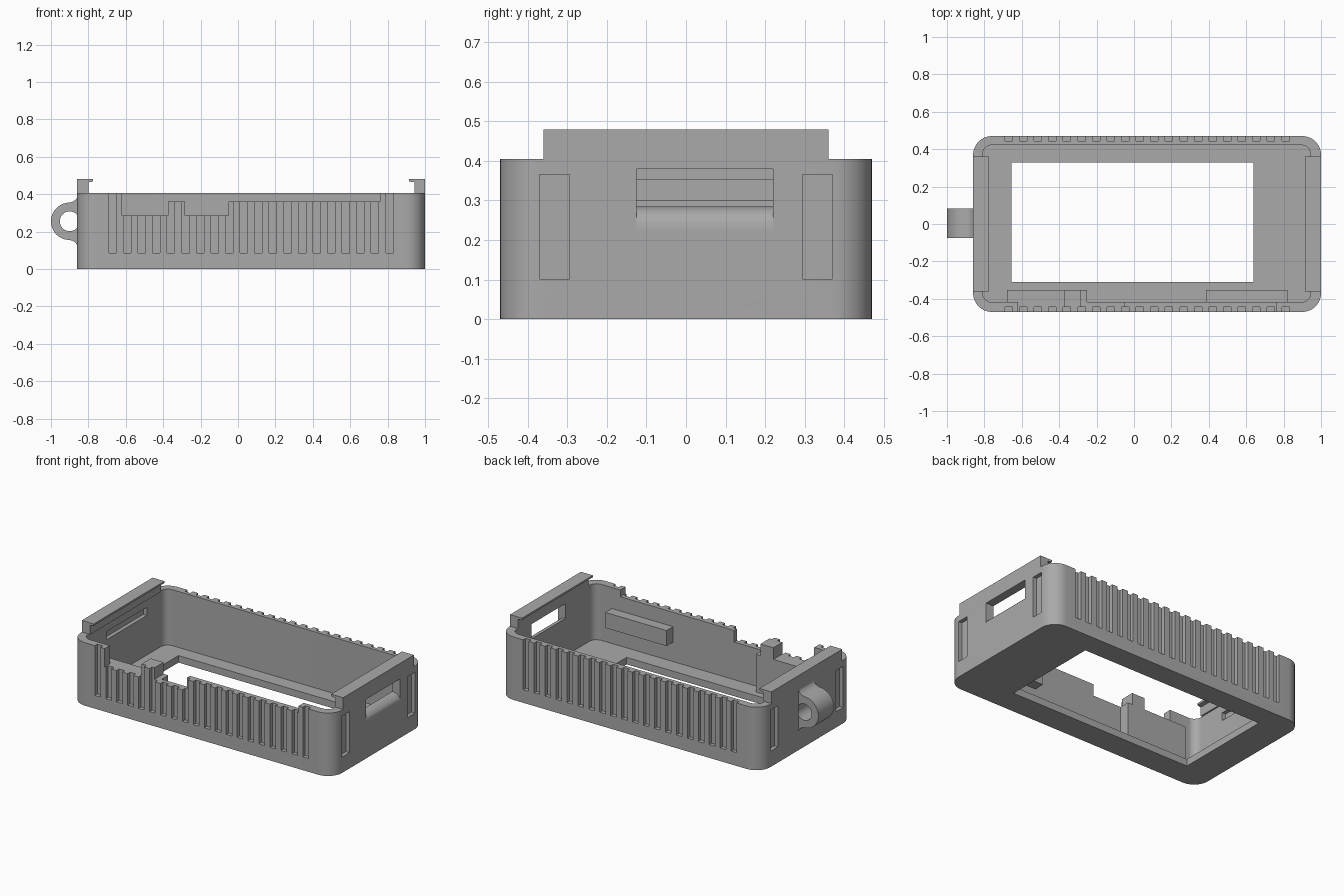
import bpy, bmesh, math

if "Cube" in bpy.data.objects:
    bpy.data.objects.remove(bpy.data.objects["Cube"])

gray = bpy.data.materials.new("case_gray")
gray.diffuse_color = (0.40, 0.40, 0.40, 1)
gray.use_nodes = True
gray.node_tree.nodes["Principled BSDF"].inputs["Base Color"].default_value = gray.diffuse_color


def prism(name, outlines, axis, lo, hi):
    """Extrude closed 2D outlines along an axis (outline is xz for 'y', xy for 'z')."""
    bm = bmesh.new()
    place = {'y': lambda a, b, t: (a, t, b), 'z': lambda a, b, t: (a, b, t)}[axis]
    for pts in outlines:
        v0 = [bm.verts.new(place(a, b, lo)) for a, b in pts]
        v1 = [bm.verts.new(place(a, b, hi)) for a, b in pts]
        bm.faces.new(v0)
        bm.faces.new(v1[::-1])
        for i in range(len(pts)):
            j = (i + 1) % len(pts)
            bm.faces.new((v0[i], v1[i], v1[j], v0[j]))
    bmesh.ops.recalc_face_normals(bm, faces=bm.faces)
    me = bpy.data.meshes.new(name)
    bm.to_mesh(me)
    bm.free()
    me.materials.append(gray)
    ob = bpy.data.objects.new(name, me)
    bpy.context.collection.objects.link(ob)
    return ob


def rect(x0, x1, y0, y1):
    return [(x0, y0), (x1, y0), (x1, y1), (x0, y1)]


def arc(cx, cy, r, a0, a1, n):
    return [(cx + r * math.cos(math.radians(a0 + (a1 - a0) * i / n)),
             cy + r * math.sin(math.radians(a0 + (a1 - a0) * i / n))) for i in range(n + 1)]


def rounded(x0, x1, y0, y1, r):
    return (arc(x1 - r, y1 - r, r, 0, 90, 12) + arc(x0 + r, y1 - r, r, 90, 180, 12)
            + arc(x0 + r, y0 + r, r, 180, 270, 12) + arc(x1 - r, y0 + r, r, 270, 360, 12))


def cut(ob, cutter):
    m = ob.modifiers.new("cut", 'BOOLEAN')
    m.operation, m.solver, m.object = 'DIFFERENCE', 'EXACT', cutter
    bpy.context.view_layer.objects.active = ob
    bpy.ops.object.modifier_apply(modifier=m.name)
    bpy.data.objects.remove(cutter)


def smooth(ob):
    bpy.ops.object.select_all(action='DESELECT')
    ob.select_set(True)
    bpy.context.view_layer.objects.active = ob
    bpy.ops.object.shade_smooth_by_angle(angle=math.radians(30))


X0, X1, Y, H = -0.86, 1.0, 0.47, 0.405

# Shell with cavity and floor opening
shell = prism("case_shell", [rounded(X0, X1, -Y, Y, 0.1)], 'z', 0, H)
cut(shell, prism("cavity", [rounded(X0 + 0.05, X1 - 0.055, -0.418, 0.422, 0.05)], 'z', 0.045, 0.6))
cut(shell, prism("floor_opening", [rect(-0.655, 0.64, -0.31, 0.33)], 'z', -0.1, 0.1))

# Vertical grip grooves, front and back
grooves = []
for i in range(20):
    x = -0.69 + 0.0779 * i
    grooves += [rect(x, x + 0.04, -0.6, -Y + 0.025), rect(x, x + 0.04, Y - 0.025, 0.6)]
cut(shell, prism("grooves", grooves, 'z', 0.085, 0.6))

# Stepped rim along the front wall
cut(shell, prism("front_rim", [[(-0.62, 0.6), (-0.62, 0.287), (-0.375, 0.287), (-0.375, 0.362),
                                (-0.283, 0.362), (-0.283, 0.287), (-0.05, 0.287), (-0.05, 0.362),
                                (0.76, 0.362), (0.76, 0.6)]], 'y', -0.6, -0.39))

# Tall pockets on both end walls
pockets = [rect(xa, xb, s * 0.3325 - 0.0375, s * 0.3325 + 0.0375)
           for xa, xb in ((X0 - 0.1, X0 + 0.025), (X1 - 0.025, X1 + 0.1)) for s in (-1, 1)]
cut(shell, prism("end_pockets", pockets, 'z', 0.102, 0.366))

# Port window with a rounded sill, and a shallow recess inside the other end
sill = arc(0.945, 0.225, 0.06, 90, 24, 8)
cut(shell, prism("port", [[(0.9, 0.38), (0.9, 0.285)] + sill + [(1.0, 0.22), (1.1, 0.22), (1.1, 0.38)]],
                 'y', -0.125, 0.22))
cut(shell, prism("inner_recess", [rect(X0 + 0.025, X0 + 0.1, 0.30, 0.352)], 'y', -0.18, 0.23))

# Strap loop with flared roots
LX, LZ = -0.9, 0.255
flare = arc(-0.905, 0.405, 0.05, 0, -75, 6)
loop = [(X0 + 0.005, 0.39)] + flare[1:] + arc(LX, LZ, 0.1, 95, 265, 24)
loop += [(x, 2 * LZ - z) for x, z in reversed(flare[1:])] + [(X0 + 0.005, 2 * LZ - 0.39)]
loop_ob = prism("strap_loop", [loop], 'y', -0.075, 0.083)
hole = arc(LX, LZ, 0.053, 0, 360, 32)[:-1]
cut(loop_ob, prism("loop_hole", [hole], 'y', -0.2, 0.2))
cut(shell, prism("loop_relief", [hole], 'y', -0.075, 0.083))

smooth(shell)
smooth(loop_ob)

# Hooked snap tabs on both ends
for name, o, s, w in (("left_snap_tab", X0, 1, 0.06), ("right_snap_tab", X1, -1, 0.055)):
    prism(name, [[(o, H), (o + s * w, H), (o + s * w, 0.463), (o + s * 0.085, 0.468),
                  (o + s * 0.085, 0.48), (o, 0.48)]], 'y', -0.36, 0.36)

# Supports along the inside of the front wall
prism("post_block", [[(-0.68, 0.045), (-0.25, 0.045), (-0.25, 0.287), (-0.283, 0.287),
                      (-0.283, 0.362), (-0.375, 0.362), (-0.375, 0.287), (-0.68, 0.287)]],
      'y', -0.418, -0.352)
prism("support_bar", [rect(0.385, 0.82, 0.17, 0.27)], 'y', -0.418, -0.352)
